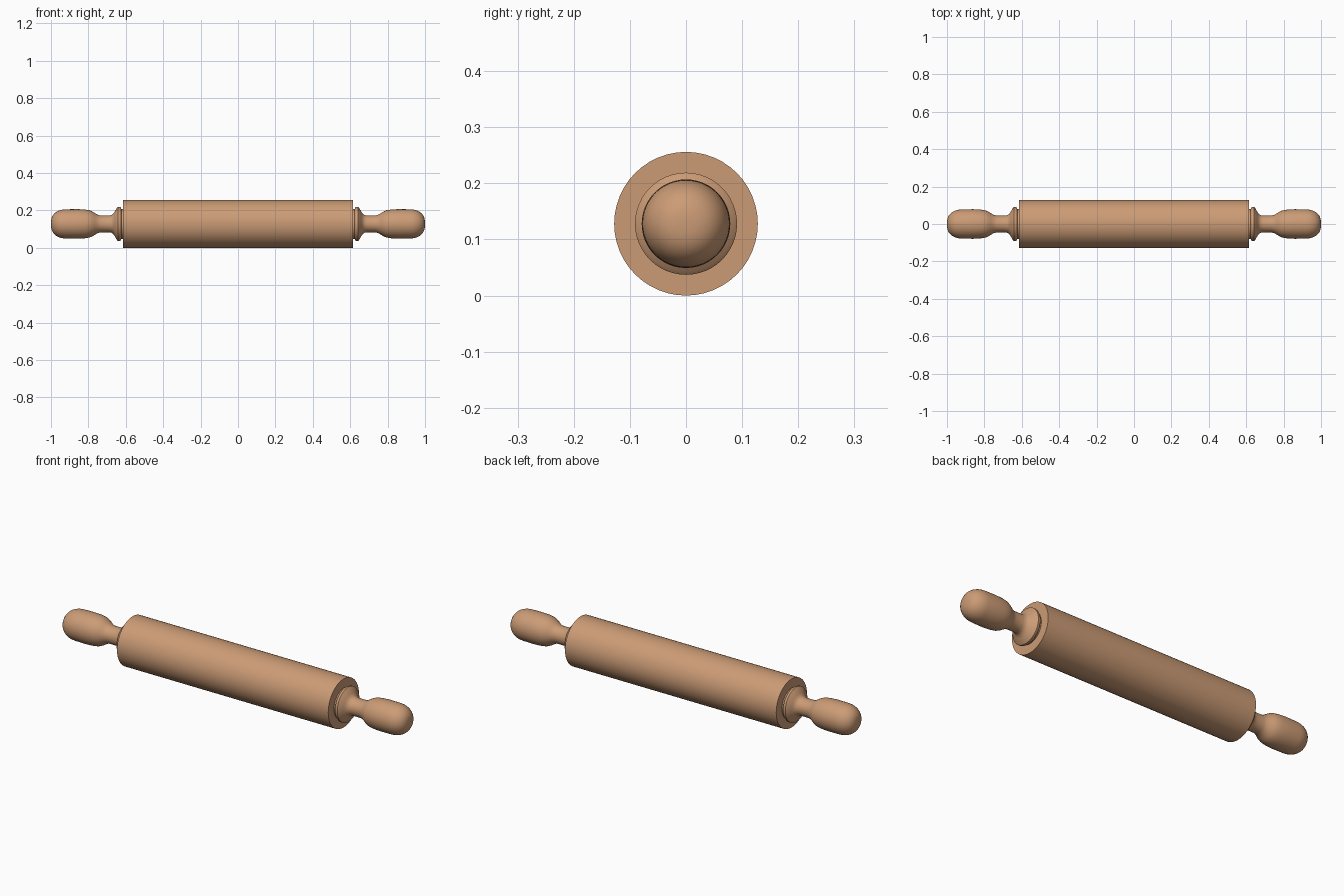
import bpy, bmesh, math

RADIUS = 0.128
SEGMENTS = 48

cube = bpy.data.objects.get("Cube")
if cube:
    bpy.data.objects.remove(cube, do_unlink=True)

# Single warm wood colour
wood = bpy.data.materials.new("tan wood")
wood.use_nodes = True
colour = (0.60, 0.33, 0.18, 1)
wood.diffuse_color = colour
wood.node_tree.nodes["Principled BSDF"].inputs["Base Color"].default_value = colour


def lathe(name, profile, side=1):
    """Spin an (x, radius) profile around the long axis."""
    bm = bmesh.new()
    verts = [bm.verts.new((x * side, 0, r)) for x, r in profile]
    edges = [bm.edges.new(pair) for pair in zip(verts, verts[1:])]
    bmesh.ops.spin(bm, geom=verts + edges, cent=(0, 0, 0), axis=(1, 0, 0),
                   angle=math.tau, steps=SEGMENTS, use_merge=True)
    bmesh.ops.remove_doubles(bm, verts=bm.verts, dist=0.0001)
    bmesh.ops.recalc_face_normals(bm, faces=bm.faces)
    mesh = bpy.data.meshes.new(name)
    bm.to_mesh(mesh)
    bm.free()
    mesh.materials.append(wood)
    obj = bpy.data.objects.new(name, mesh)
    obj.location.z = RADIUS
    bpy.context.collection.objects.link(obj)
    bpy.ops.object.select_all(action="DESELECT")
    obj.select_set(True)
    bpy.context.view_layer.objects.active = obj
    bpy.ops.object.shade_smooth_by_angle(angle=math.radians(40))
    return obj


# Main cylinder with flat ends
lathe("roller", [(-0.615, 0), (-0.615, RADIUS), (0.615, RADIUS), (0.615, 0)])

# Handle: recessed washer, flared collar, slim neck, swelling grip
handle = [(0.60, 0), (0.60, 0.080), (0.624, 0.080), (0.627, 0.088),
          (0.632, 0.091), (0.642, 0.091), (0.648, 0.085), (0.660, 0.064),
          (0.668, 0.053), (0.678, 0.047), (0.69, 0.045), (0.735, 0.045),
          (0.750, 0.049), (0.765, 0.058), (0.780, 0.067), (0.795, 0.073),
          (0.82, 0.077), (0.86, 0.079), (0.92, 0.078)]

# Rounded grip tip
for i in range(1, 11):
    a = i / 10 * math.pi / 2
    handle.append((0.92 + 0.08 * math.sin(a), 0.078 * max(0, math.cos(a)) ** 0.75))
handle[-1] = (1.0, 0)

lathe("left_handle", handle, 1)
lathe("right_handle", handle, -1)
